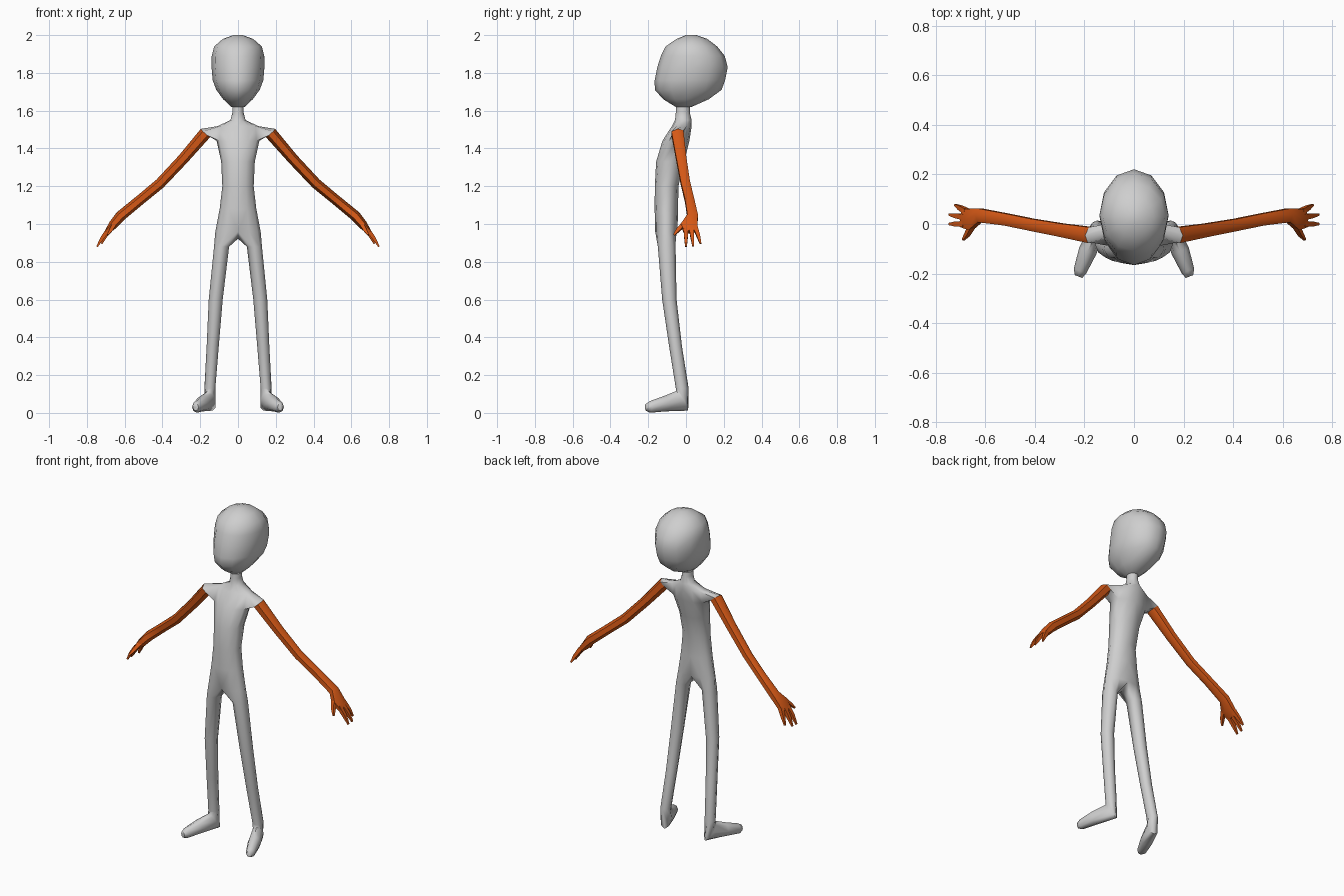
import bpy, bmesh, math
from mathutils import Vector as V

if "Cube" in bpy.data.objects:
    bpy.data.objects.remove(bpy.data.objects["Cube"])


def material(name, rgb):
    m = bpy.data.materials.new(name)
    m.diffuse_color = (*rgb, 1)
    m.use_nodes = True
    m.node_tree.nodes["Principled BSDF"].inputs["Base Color"].default_value = m.diffuse_color
    return m


GREY = material("light_grey", (0.62, 0.62, 0.62))
ORANGE = material("orange", (0.68, 0.10, 0.008))


def ring(bm, c, u, v, degrees):
    """Points around c: u is the cosine axis, v the sine axis."""
    out = []
    for d in degrees:
        a = math.radians(d)
        out.append(bm.verts.new(V(c) + V(u) * math.cos(a) + V(v) * math.sin(a)))
    return out


def bridge(bm, a, b, closed=True, skip=()):
    n = len(a)
    for i in range(n if closed else n - 1):
        if i not in skip:
            j = (i + 1) % n
            bm.faces.new((a[i], a[j], b[j], b[i]))


def loft(bm, rings, closed=True):
    for a, b in zip(rings, rings[1:]):
        bridge(bm, a, b, closed)


def level(bm, z, half_width, front, back, degrees):
    """Flat elliptical ring; 0 degrees is the front, 90 the +x side."""
    return ring(bm, (0, (front + back) / 2, z), (0, (front - back) / 2, 0),
                (half_width, 0, 0), degrees)


def finish(bm, name, mat, mirror=False):
    bmesh.ops.recalc_face_normals(bm, faces=bm.faces)
    for f in bm.faces:
        f.smooth = True
    for e in bm.edges:
        e.smooth = e.calc_face_angle(0) < math.radians(60)
    me = bpy.data.meshes.new(name)
    bm.to_mesh(me)
    bm.free()
    me.materials.append(mat)
    ob = bpy.data.objects.new(name, me)
    bpy.context.collection.objects.link(ob)
    if mirror:
        mod = ob.modifiers.new("mirror", 'MIRROR')
        mod.use_clip = True
        mod.merge_threshold = 0.0005
    return ob


# Shared arm path: centre, radius across, radius front to back
ARM = [((.172, -.045, 1.482), .033, .037), ((.29, -.025, 1.345), .029, .031),
       ((.412, -.003, 1.215), .028, .028), ((.515, .018, 1.13), .027, .028),
       ((.622, .035, 1.042), .028, .032), ((.662, .018, .995), .024, .05),
       ((.692, .025, .96), .014, .044)]


def arm_ring(bm, i):
    c, r_across, r_depth = ARM[i]
    t = (V(ARM[min(i + 1, len(ARM) - 1)][0]) - V(ARM[max(i - 1, 0)][0])).normalized()
    depth = (V((0, 1, 0)) - t * t.y).normalized()
    across = depth.cross(t)
    if across.z < 0:
        across = -across
    return ring(bm, c, across * r_across, depth * r_depth,
                [240 - 60 * k for k in range(6)])


# Body: half of the torso and neck, one shoulder and one leg, mirrored
bm = bmesh.new()
half = [30 * i for i in range(7)]
TORSO = [(.96, .12, -.163, -.045), (1.08, .097, -.166, -.042),
         (1.2, .083, -.165, -.04), (1.33, .089, -.158, -.01),
         (1.44, .113, -.125, .018), (1.518, .108, -.075, .03),
         (1.55, .04, -.058, .03), (1.59, .03, -.054, .02),
         (1.66, .03, -.05, .02)]
torso = [level(bm, *t, half) for t in TORSO]
for r in torso:
    r[0].co.x = r[-1].co.x = 0
for k in range(len(torso) - 1):
    bridge(bm, torso[k], torso[k + 1], False, (2, 3) if k == 4 else ())

# Shoulder grown out of the gap left in the chest side
low, high = torso[4], torso[5]
bridge(bm, [low[2], low[3], low[4], high[4], high[3], high[2]], arm_ring(bm, 0))

# Leg from the half pelvis ring closed by a crotch point
turn = [45 * i - 45 for i in range(8)]
hip = torso[0] + [bm.verts.new((0, -.1, .922))]
LEG = [(.087, -.102, .88, .040, .047), (.118, -.088, .6, .037, .038),
       (.134, -.055, .35, .032, .034), (.149, -.02, .13, .029, .034)]
leg = [ring(bm, (x, y, z), (0, -ry, 0), (rx, 0, 0), turn)
       for x, y, z, rx, ry in LEG]
bridge(bm, hip[:7], leg[0][:7], False)
bm.faces.new((hip[6], hip[7], leg[0][7], leg[0][6]))
bm.faces.new((hip[7], hip[0], leg[0][0], leg[0][7]))

# Foot turned slightly outward: centre, forward tilt, height, width
toe_dir, side = V((.36, -.93, 0)), V((.93, .36, 0))
FOOT = [((.148, -.02, .064), .034, .052, .032),
        ((.187, -.11, .05), 0, .042, .037),
        ((.218, -.19, .032), 0, .031, .027),
        ((.224, -.212, .03), 0, .018, .016)]
leg += [ring(bm, c, toe_dir * f + V((0, 0, h)), side * w, turn)
        for c, f, h, w in FOOT]
loft(bm, leg)
bm.faces.new(leg[-1])
finish(bm, "body", GREY, True)

# Head: large egg, deeper at the back
bm = bmesh.new()
HEAD = [(1.62, .035, -.055, .03), (1.66, .078, -.12, .12),
        (1.71, .115, -.165, .188), (1.76, .134, -.166, .207),
        (1.83, .14, -.152, .221), (1.89, .139, -.133, .205),
        (1.94, .126, -.108, .165), (1.98, .08, -.05, .112),
        (2.0, .025, 0, .055)]
head = [level(bm, *h, [30 * i for i in range(12)]) for h in HEAD]
loft(bm, head)
bm.faces.new(head[0])
bm.faces.new(head[-1])
finish(bm, "head", GREY)

# Arms with palm
bm = bmesh.new()
arm = [arm_ring(bm, i) for i in range(len(ARM))]
loft(bm, arm)
bm.faces.new(arm[-1])
finish(bm, "arms", ORANGE, True)

# Fingers and thumb: root, middle, tip
bm = bmesh.new()
FINGERS = [((.675, .05, .98), (.702, .066, .935), (.722, .077, .896)),
           ((.683, .028, .975), (.72, .034, .925), (.745, .038, .882)),
           ((.683, .0, .975), (.72, .0, .925), (.746, .0, .88)),
           ((.65, .0, 1.01), (.673, -.042, .968), (.69, -.064, .942))]
for path in FINGERS:
    t = (V(path[2]) - V(path[0])).normalized()
    depth = (V((0, 1, 0)) - t * t.y).normalized()
    across = depth.cross(t)
    rings = [ring(bm, p, across * r, depth * r, (45, 135, 225, 315))
             for p, r in zip(path, (.017, .013, .006))]
    loft(bm, rings)
    bm.faces.new(rings[0])
    bm.faces.new(rings[-1])
finish(bm, "fingers", ORANGE, True)
